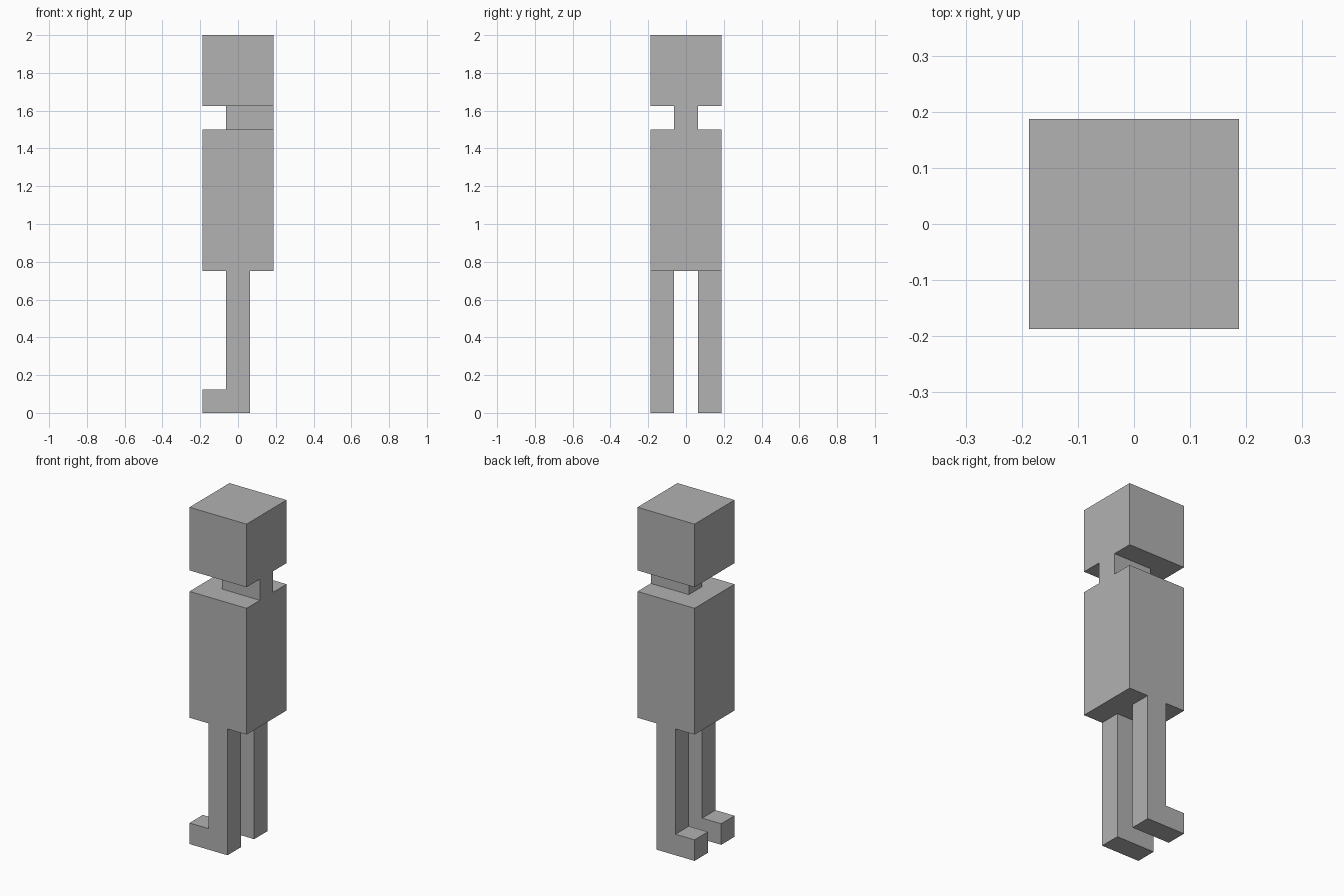
import bpy
import bmesh
from mathutils import Vector

cube = bpy.data.objects.get("Cube")
if cube:
    bpy.data.objects.remove(cube, do_unlink=True)

U = 0.125  # block size the whole figure is built on

grey = bpy.data.materials.new("light grey")
grey.use_nodes = True
colour = (0.445, 0.445, 0.445, 1)
grey.diffuse_color = colour
grey.node_tree.nodes["Principled BSDF"].inputs["Base Color"].default_value = colour


def add_object(name, bm):
    mesh = bpy.data.meshes.new(name)
    bmesh.ops.recalc_face_normals(bm, faces=bm.faces)
    bm.to_mesh(mesh)
    bm.free()
    mesh.materials.append(grey)
    obj = bpy.data.objects.new(name, mesh)
    bpy.context.collection.objects.link(obj)
    return obj


def block(name, low, high):
    """Box between two corners, given in block units."""
    low, high = Vector(low) * U, Vector(high) * U
    bm = bmesh.new()
    bmesh.ops.create_cube(bm, size=1)
    bmesh.ops.scale(bm, vec=high - low, verts=bm.verts)
    bmesh.ops.translate(bm, vec=(low + high) / 2, verts=bm.verts)
    return add_object(name, bm)


def leg(name, y):
    """L-shaped leg and foot, toes towards -x, one block thick."""
    outline = [(-1.5, 0), (0.5, 0), (0.5, 6), (-0.5, 6), (-0.5, 1), (-1.5, 1)]
    bm = bmesh.new()
    side = bm.faces.new([bm.verts.new((x * U, y * U, z * U)) for x, z in outline])
    extruded = bmesh.ops.extrude_face_region(bm, geom=[side], use_keep_orig=True)
    verts = [v for v in extruded["geom"] if isinstance(v, bmesh.types.BMVert)]
    bmesh.ops.translate(bm, vec=(0, U, 0), verts=verts)
    return add_object(name, bm)


# Legs with feet, one on each side of the gap
leg("front_leg", -1.5)
leg("back_leg", 0.5)

# Torso, neck set flush with the +x side, and head
block("torso", (-1.5, -1.5, 6), (1.5, 1.5, 12))
block("neck", (-0.5, -0.5, 12), (1.5, 0.5, 13))
block("head", (-1.5, -1.5, 13), (1.5, 1.5, 16))
